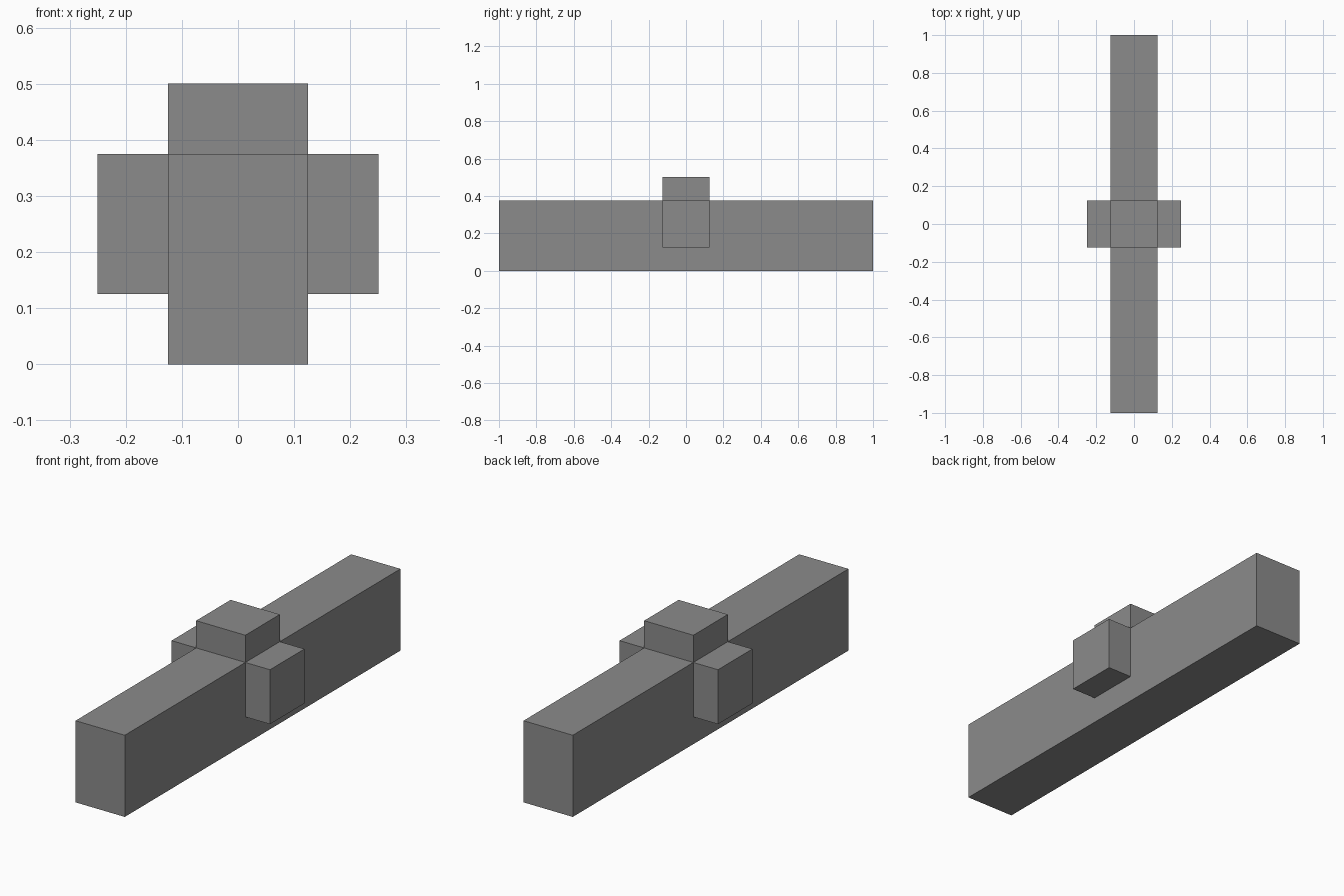
import bpy

cube = bpy.data.objects.get("Cube")
if cube:
    bpy.data.objects.remove(cube, do_unlink=True)

# Single plain grey
grey = bpy.data.materials.new("mid_grey")
grey.use_nodes = True
colour = (0.26, 0.26, 0.26, 1)
grey.diffuse_color = colour
grey.node_tree.nodes["Principled BSDF"].inputs["Base Color"].default_value = colour


def block(name, low, high):
    """Flat-sided box spanning two opposite corners."""
    centre = [(a + b) / 2 for a, b in zip(low, high)]
    bpy.ops.mesh.primitive_cube_add(size=1, location=centre)
    obj = bpy.context.object
    obj.name = name
    obj.scale = [b - a for a, b in zip(low, high)]
    bpy.ops.object.transform_apply(location=False, rotation=False, scale=True)
    obj.data.materials.append(grey)
    return obj


H = 0.125  # half width of the beam, and the module of every block

# Long beam
block("beam", (-H, -1, 0), (H, 1, 3 * H))

# Raised block on top of the middle
block("top_block", (-H, -H, 3 * H), (H, H, 4 * H))

# Matching blocks on both sides, flush with the top of the beam
block("left_block", (H, -H, H), (2 * H, H, 3 * H))
block("right_block", (-2 * H, -H, H), (-H, H, 3 * H))
